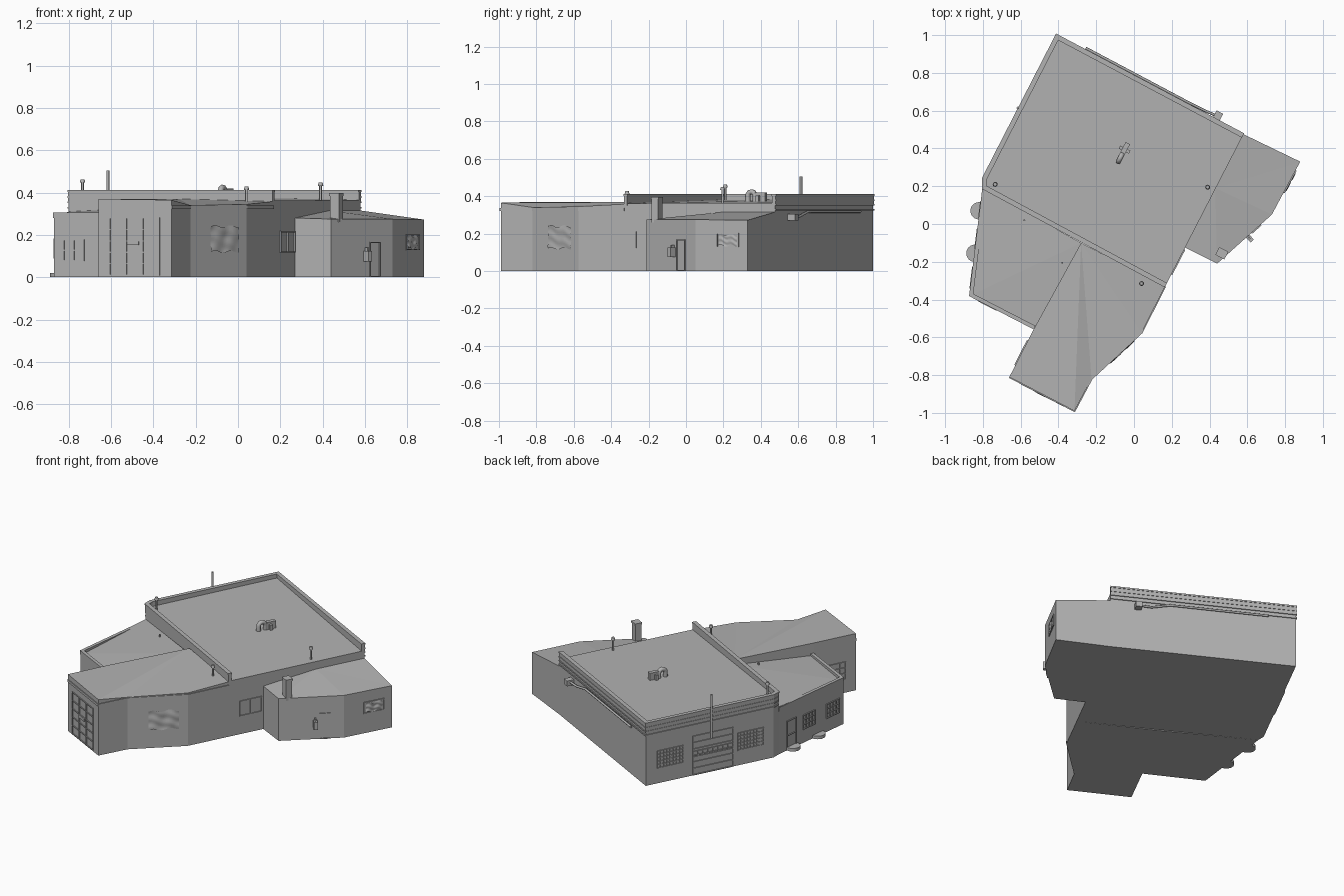
import bpy, bmesh, math
from mathutils import Vector, Matrix

if "Cube" in bpy.data.objects:
    bpy.data.objects.remove(bpy.data.objects["Cube"])

grey = bpy.data.materials.new("plain grey")
grey.use_nodes = True
COL = (0.45, 0.45, 0.45, 1)
grey.diffuse_color = COL
grey.node_tree.nodes["Principled BSDF"].inputs["Base Color"].default_value = COL


def finish(name, bm, smooth=False):
    bmesh.ops.recalc_face_normals(bm, faces=bm.faces)
    me = bpy.data.meshes.new(name)
    bm.to_mesh(me)
    bm.free()
    me.materials.append(grey)
    ob = bpy.data.objects.new(name, me)
    bpy.context.collection.objects.link(ob)
    if smooth:
        bpy.ops.object.select_all(action='DESELECT')
        ob.select_set(True)
        bpy.context.view_layer.objects.active = ob
        bpy.ops.object.shade_smooth_by_angle()
    return ob


def block(name, pts, tops, hub=0):
    """Walls on a floor outline, with a roof fanned out from one corner."""
    bm = bmesh.new()
    lo = [bm.verts.new((x, y, 0)) for x, y in pts]
    hi = [bm.verts.new((x, y, z)) for (x, y), z in zip(pts, tops)]
    n = len(pts)
    bm.faces.new(lo[::-1])
    for i in range(n):
        j = (i + 1) % n
        bm.faces.new((lo[i], lo[j], hi[j], hi[i]))
    for k in range(1, n - 1):
        bm.faces.new((hi[hub], hi[(hub + k) % n], hi[(hub + k + 1) % n]))
    return finish(name, bm)


def offset(pts, w, closed=False):
    """Shift an outline inwards by w with mitred corners."""
    out, n = [], len(pts)
    for i in range(n):
        ns = []
        for a, b in ((i - 1, i), (i, i + 1)):
            if closed or (a >= 0 and b < n):
                d = (Vector(pts[b % n]) - Vector(pts[a % n])).normalized()
                ns.append(Vector((-d.y, d.x)))
        m = sum(ns, Vector((0, 0))).normalized()
        out.append(Vector(pts[i]) + m * w / max(m.dot(ns[0]), 0.4))
    return out


def rim(name, pts, z0, z1, w_out, w_in):
    """A strip of box section that follows a wall line."""
    bm = bmesh.new()
    rings = []
    for o, i in zip(offset(pts, -w_out), offset(pts, w_in)):
        rings.append([bm.verts.new((p.x, p.y, z)) for p, z in
                      ((o, z0), (o, z1), (i, z1), (i, z0))])
    for a, b in zip(rings, rings[1:]):
        for k in range(4):
            bm.faces.new((a[k], a[(k + 1) % 4], b[(k + 1) % 4], b[k]))
    bm.faces.new(rings[0])
    bm.faces.new(rings[-1])
    return finish(name, bm)


def on_wall(p, q):
    """Matrix with x along the wall as a 0-1 share, y outwards, z up."""
    d = Vector(q) - Vector(p)
    n = d.normalized()
    return Matrix(((d.x, n.y, 0, p[0]), (d.y, -n.x, 0, p[1]),
                   (0, 0, 1, 0), (0, 0, 0, 1)))


def boxes(name, m, specs):
    """Boxes given as (x0, x1, y0, y1, z0, z1) in the space of m."""
    bm = bmesh.new()
    for x0, x1, y0, y1, z0, z1 in specs:
        s = Matrix.Diagonal((x1 - x0, y1 - y0, z1 - z0, 1))
        t = Matrix.Translation(((x0 + x1) / 2, (y0 + y1) / 2, (z0 + z1) / 2))
        bmesh.ops.create_cube(bm, size=1, matrix=m @ t @ s)
    return finish(name, bm)


def window(name, p, q, f0, f1, z0, z1, cols=2, rows=1, t=0.005, d=0.006):
    """Frame and glazing bars standing just proud of a wall."""
    tx = t / (Vector(q) - Vector(p)).length
    bars = []
    for i in range(cols + 1):
        x = f0 + (f1 - f0) * i / cols
        bars.append((x - tx / 2, x + tx / 2, -0.003, d, z0, z1))
    for j in range(rows + 1):
        z = z0 + (z1 - z0) * j / rows
        bars.append((f0 - tx / 2, f1 + tx / 2, -0.003, d, z - t / 2, z + t / 2))
    return boxes(name, on_wall(p, q), bars)


def pipe(name, path, r, cap=0):
    """Round tube along a path, with an optional wider cap on its end."""
    cu = bpy.data.curves.new(name, 'CURVE')
    cu.dimensions = '3D'
    cu.bevel_depth, cu.bevel_resolution, cu.use_fill_caps = r, 2, True
    sp = cu.splines.new('POLY')
    sp.points.add(len(path) - 1)
    for pt, co in zip(sp.points, path):
        pt.co = (*co, 1)
    cu.materials.append(grey)
    bpy.context.collection.objects.link(bpy.data.objects.new(name, cu))
    if cap:
        bm = bmesh.new()
        bmesh.ops.create_cone(bm, cap_ends=True, segments=12, radius1=cap, radius2=cap * 0.7,
                              depth=0.016, matrix=Matrix.Translation(path[-1]))
        finish(name + "_cap", bm, True)


# Main volumes
A, D1, D, F, B = (-0.41, 1.0), (-0.80, 0.24), (-0.80, 0.19), (0.165, -0.33), (0.58, 0.475)
block("main_hall", [A, D1, D, F, B], [0.385, 0.38, 0.38, 0.362, 0.365])
L1, L2, L3 = (-0.87, -0.38), (-0.53, -0.555), (-0.28, -0.10)
block("side_annex", [D, L1, L2, L3], [0.31, 0.285, 0.29, 0.335], 1)
W1, W2, W3, W4 = (-0.66, -0.81), (-0.315, -0.99), (-0.225, -0.82), (0.04, -0.575)
block("front_wing", [L3, L2, W1, W2, W3, W4, F],
      [0.37, 0.37, 0.37, 0.365, 0.34, 0.345, 0.358])
R1, R2, R3, R4, R5 = (0.27, -0.125), (0.44, -0.21), (0.73, 0.05), (0.88, 0.33), (0.43, 0.19)
block("low_annex", [R1, R2, R3, R4, B, R5], [0.28, 0.275, 0.275, 0.272, 0.315, 0.315], 5)

# Parapets and wall bands
rim("hall_parapet", [B, A, D1, D, F], 0.35, 0.41, 0.003, 0.018)
rim("hall_coping", [B, A, D1, D, F], 0.402, 0.412, 0.006, 0.02)
rim("annex_parapet", [D, L1, L2], 0.28, 0.305, 0.003, 0.018)
rim("wing_fascia", [W1, W2, W3, W4, F], 0.322, 0.338, 0.005, 0.01)
for i, z in enumerate((0.325, 0.35, 0.375)):
    rim(f"hall_band_{i + 1}", [B, A, D1, D], z, z + 0.008, 0.006, 0.01)

# Large windows and shutter of the hall
window("hall_window_rear", A, D1, 0.09, 0.29, 0.10, 0.21, 8, 5)
window("hall_window_front", A, D1, 0.72, 0.92, 0.10, 0.21, 8, 5)
window("hall_shutter", A, D1, 0.37, 0.68, 0.004, 0.255, 1, 6)
window("shutter_lights", A, D1, 0.37, 0.68, 0.12, 0.155, 8, 1)
window("hall_side_window", F, B, 0.08, 0.24, 0.12, 0.215, 2, 1)

# Side annex openings and half-round steps
window("annex_door", D, L1, 0.13, 0.27, 0.004, 0.19, 1, 2)
window("annex_window_1", D, L1, 0.38, 0.56, 0.09, 0.18, 4, 3)
window("annex_window_2", D, L1, 0.74, 0.93, 0.09, 0.18, 4, 3)
window("annex_front_window", L1, L2, 0.14, 0.42, 0.08, 0.175, 2, 2)
for i, (x, y) in enumerate(((-0.82, 0.07), (-0.842, -0.155))):
    bm = bmesh.new()
    bmesh.ops.create_cone(bm, cap_ends=True, segments=24, radius1=0.046, radius2=0.046,
                          depth=0.02, matrix=Matrix.Translation((x, y, 0.01)))
    finish(f"round_step_{i + 1}", bm, True)

# Wing gate, side window and loose sheet over an opening
window("wing_gate", W1, W2, 0.16, 0.84, 0.01, 0.28, 3, 5)
boxes("gate_lock", on_wall(W1, W2), [(0.40, 0.56, 0, 0.008, 0.152, 0.172)])
window("wing_side_window", L2, W1, 0.25, 0.75, 0.09, 0.20, 4, 3)


def sheet(name, p, q, f0, f1, z0, z1):
    bm = bmesh.new()
    bmesh.ops.create_grid(bm, x_segments=12, y_segments=12, size=0.5)
    m = on_wall(p, q)
    for v in bm.verts:
        u, w = v.co.x + 0.5, v.co.y + 0.5
        bump = 0.006 + 0.004 * math.sin(9 * u + 5 * w) * math.cos(8 * w - 3 * u)
        edge = 0.006 * math.sin(11 * u)
        v.co = m @ Vector((f0 + (f1 - f0) * u, bump, z0 + (z1 - z0) * w + edge))
    return finish(name, bm, True)


sheet("wing_sheet", W3, W4, 0.35, 0.85, 0.12, 0.24)
sheet("low_annex_sheet", R3, R4, 0.45, 0.80, 0.135, 0.195)
window("low_annex_window", R3, R4, 0.42, 0.83, 0.13, 0.20, 1, 1)

# Low annex door, lamp and chimney
window("low_annex_door", R2, R3, 0.63, 0.79, 0.003, 0.165, 1, 1)
boxes("door_side_box", on_wall(R2, R3), [(0.53, 0.59, 0, 0.035, 0.075, 0.125),
                                        (0.55, 0.57, 0, 0.02, 0.125, 0.14)])
turn = Matrix.Translation((0.465, -0.155, 0)) @ Matrix.Rotation(math.radians(-28), 4, 'Z')
boxes("chimney", turn, [(-0.024, 0.024, -0.02, 0.02, 0.26, 0.39),
                        (-0.027, 0.027, -0.023, 0.023, 0.385, 0.397)])

# Roof stacks
for name, x, y, z0, z1 in (("left_stack", -0.735, 0.21, 0.37, 0.455),
                           ("right_stack", 0.39, 0.195, 0.35, 0.44),
                           ("wing_stack", 0.04, -0.315, 0.33, 0.42)):
    pipe(name, [(x, y, z0), (x, y, z1)], 0.006, 0.013)
pipe("tall_stack", [(-0.615, 0.615, 0.22), (-0.615, 0.615, 0.505)], 0.007)
pipe("small_vent_1", [(-0.58, 0.02, 0.29), (-0.58, 0.02, 0.335)], 0.005)
pipe("small_vent_2", [(-0.38, -0.205, 0.29), (-0.38, -0.205, 0.335)], 0.005)

# Bent duct and fan housing in the middle of the roof
v = Vector((0.46, 0.887, 0))
c = Vector((-0.06, 0.375, 0))
duct = [c - v * 0.05 + Vector((0, 0, 0.37))]
for k in range(7):
    a = math.pi * k / 6
    duct.append(c + v * (-0.028 - 0.022 * math.cos(a)) + Vector((0, 0, 0.402 + 0.022 * math.sin(a))))
duct.append(c - v * 0.006 + Vector((0, 0, 0.37)))
pipe("roof_duct", duct, 0.014)
boxes("fan_housing", Matrix.Translation(c) @ Matrix.Rotation(math.radians(-27.4), 4, 'Z'),
      [(-0.013, 0.013, 0.0, 0.06, 0.37, 0.42), (-0.03, 0.03, 0.012, 0.03, 0.37, 0.405)])

# Rear wall fan box and pipe run
back = on_wall(B, A)
boxes("rear_fan_box", back, [(0.13, 0.165, 0, 0.045, 0.27, 0.305)])
run = [(0.15, 0.02, 0.29), (0.22, 0.014, 0.29), (0.32, 0.012, 0.318), (0.85, 0.012, 0.318)]
pipe("rear_pipe", [back @ Vector(p) for p in run], 0.007)
